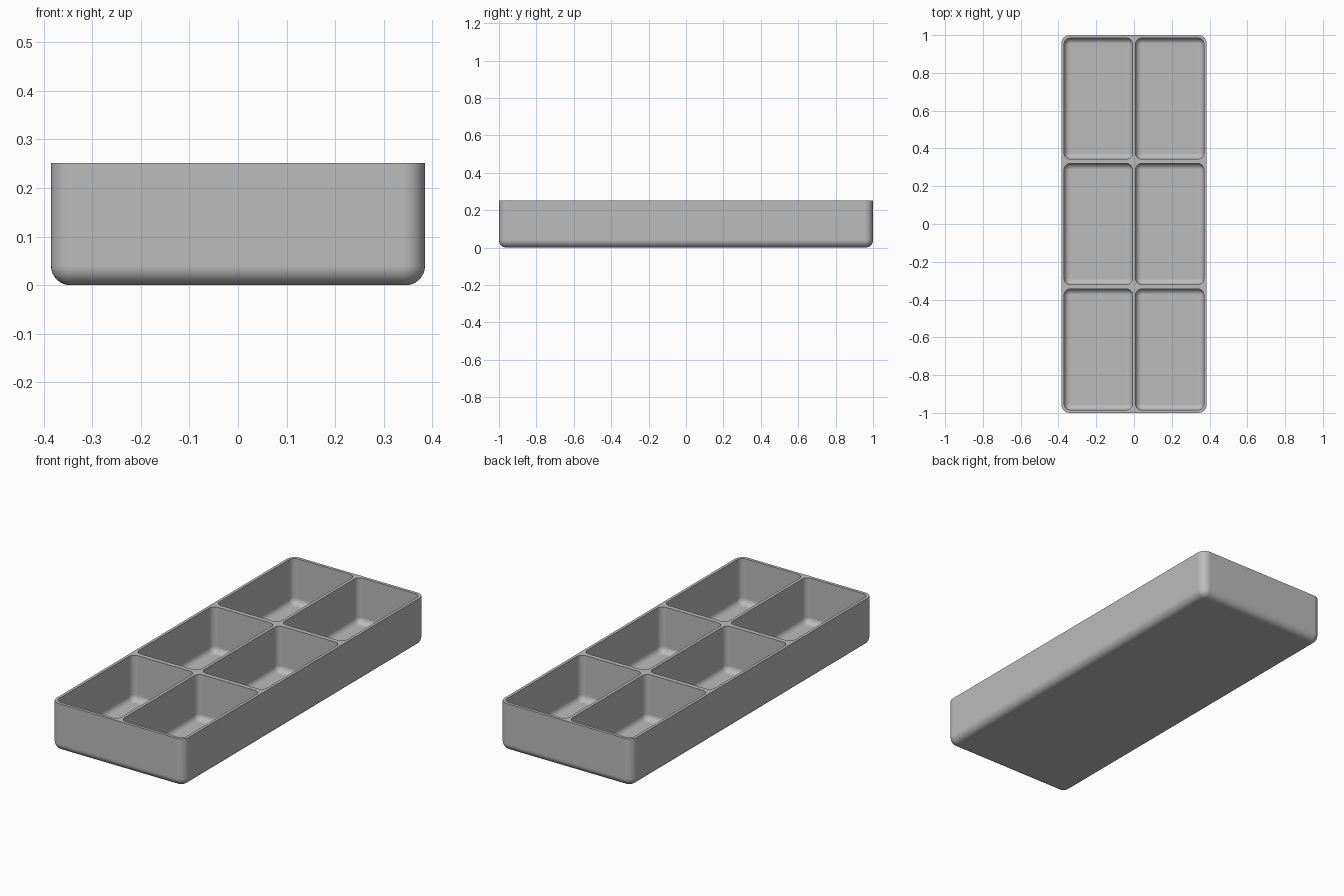
import bpy, bmesh
from math import sin, cos, pi

cube = bpy.data.objects.get("Cube")
if cube:
    bpy.data.objects.remove(cube)

HALF_X, HALF_Y, HEIGHT = 0.385, 1.0, 0.252
FLOOR = 0.015
POCKET_X, POCKET_Y = 0.181, 0.32
SEGMENTS = 8

grey = bpy.data.materials.new("grey plastic")
grey.use_nodes = True
colour = (0.5, 0.5, 0.5, 1)
grey.diffuse_color = colour
grey.node_tree.nodes["Principled BSDF"].inputs["Base Color"].default_value = colour


def ring(bm, centre, hx, hy, radius, z):
    """Rounded rectangle of vertices at height z."""
    verts = []
    for i, (sx, sy) in enumerate([(1, 1), (-1, 1), (-1, -1), (1, -1)]):
        for k in range(SEGMENTS + 1):
            a = (i + k / SEGMENTS) * pi / 2
            verts.append(bm.verts.new((
                centre[0] + sx * (hx - radius) + radius * cos(a),
                centre[1] + sy * (hy - radius) + radius * sin(a), z)))
    return verts


def tub(bm, centre, hx, hy, corner, fillet, bottom):
    """Open tub with a filleted base; returns the edges of its top ring."""
    rings = []
    for k in range(SEGMENTS + 1):
        a = k / SEGMENTS * pi / 2
        inset = fillet * (1 - sin(a))
        rings.append(ring(bm, centre, hx - inset, hy - inset, corner - inset,
                          bottom + fillet * (1 - cos(a))))
    rings.append(ring(bm, centre, hx, hy, corner, HEIGHT))
    bm.faces.new(rings[0])
    n = len(rings[0])
    for low, high in zip(rings, rings[1:]):
        for i in range(n):
            j = (i + 1) % n
            bm.faces.new((low[i], low[j], high[j], high[i]))
    top = rings[-1]
    return [bm.edges.get((top[i], top[(i + 1) % n])) for i in range(n)]


bm = bmesh.new()
# Outer body
rim = tub(bm, (0, 0), HALF_X, HALF_Y, 0.045, 0.04, 0)
# Six compartments, two across and three along
for x in (-0.189, 0.189):
    for y in (-0.664, 0, 0.664):
        rim += tub(bm, (x, y), POCKET_X, POCKET_Y, 0.032, 0.03, FLOOR)
# Flat rim joining the body and the compartments
bmesh.ops.triangle_fill(bm, edges=rim, use_beauty=True, normal=(0, 0, 1))
bmesh.ops.recalc_face_normals(bm, faces=bm.faces)

mesh = bpy.data.meshes.new("compartment_tray")
bm.to_mesh(mesh)
bm.free()
mesh.materials.append(grey)
tray = bpy.data.objects.new("compartment_tray", mesh)
bpy.context.collection.objects.link(tray)

# Smooth fillets with crisp rim edges and flat walls
bpy.ops.object.select_all(action='DESELECT')
tray.select_set(True)
bpy.context.view_layer.objects.active = tray
bpy.ops.object.shade_smooth_by_angle(angle=pi / 5)
weighted = tray.modifiers.new("flat walls", 'WEIGHTED_NORMAL')
weighted.keep_sharp = True
